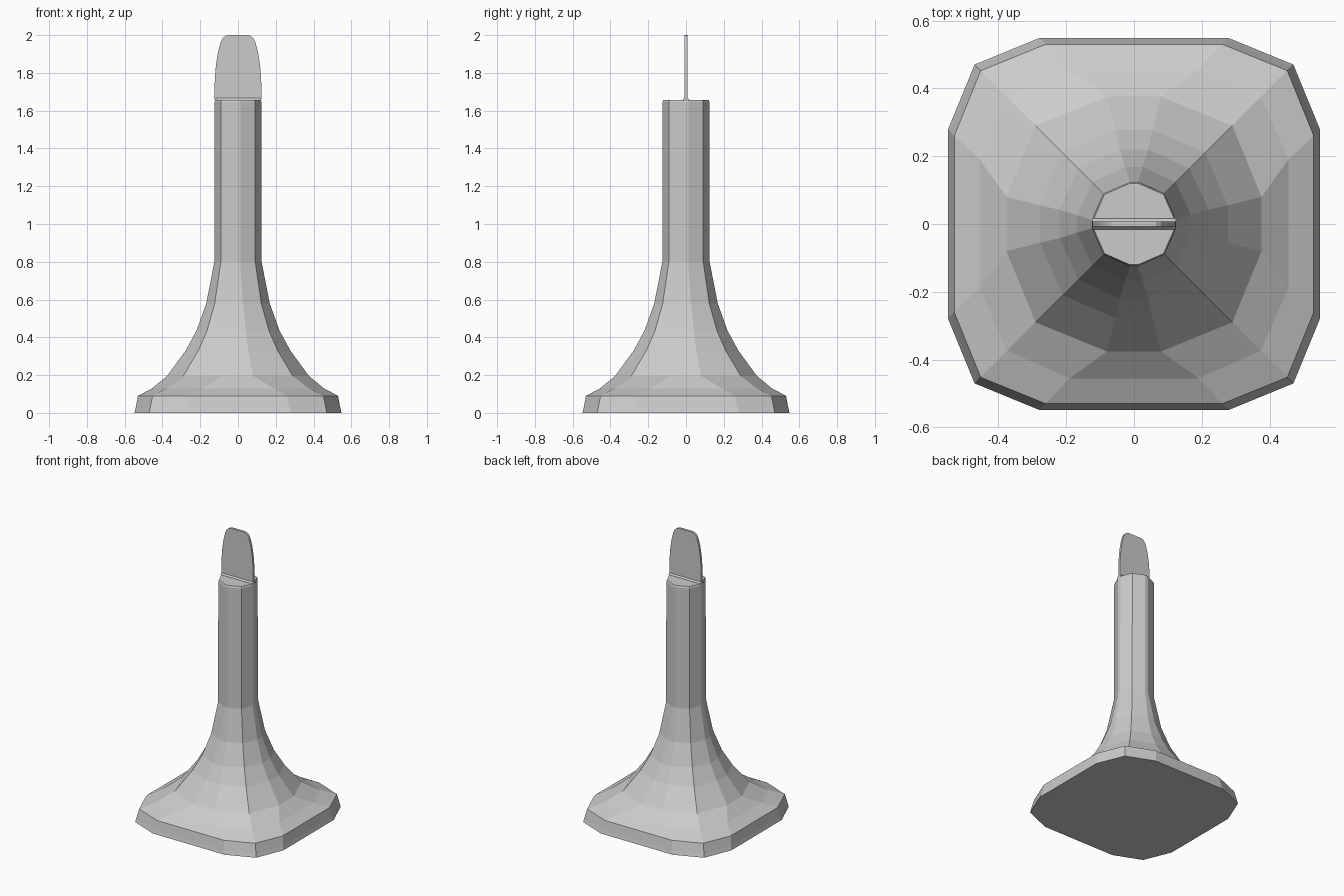
import bpy, bmesh

if "Cube" in bpy.data.objects:
    bpy.data.objects.remove(bpy.data.objects["Cube"])


def make_object(name, bm):
    bmesh.ops.recalc_face_normals(bm, faces=bm.faces)
    mesh = bpy.data.meshes.new(name)
    bm.to_mesh(mesh)
    bm.free()
    obj = bpy.data.objects.new(name, mesh)
    bpy.context.collection.objects.link(obj)
    return obj


def loft(name, rings):
    """Skin a stack of equal-length point rings and cap both ends."""
    bm = bmesh.new()
    loops = [[bm.verts.new(p) for p in ring] for ring in rings]
    n = len(loops[0])
    for a, b in zip(loops, loops[1:]):
        for i in range(n):
            j = (i + 1) % n
            bm.faces.new((a[i], a[j], b[j], b[i]))
    bm.faces.new(loops[0][::-1])
    bm.faces.new(loops[-1])
    return make_object(name, bm)


def twelve_sided(z, half, side, diag):
    """Square-symmetric ring: flat of half-length side on each face, one diagonal corner."""
    pts = []
    x, y, d = half, side, diag
    for _ in range(4):
        pts += [(x, -y), (x, y), (d, d)]
    out = []
    for i, (px, py) in enumerate(pts):
        for _ in range(i // 3):
            px, py = -py, px
        out.append((px, py, z))
    return out


# Flared base and shaft: z, half width, half flat length, diagonal corner
profile = [
    (0.0, 0.548, 0.28, 0.47),
    (0.025, 0.542, 0.272, 0.465),
    (0.09, 0.53, 0.26, 0.452),
    (0.13, 0.455, 0.19, 0.374),
    (0.195, 0.376, 0.08, 0.29),
    (0.33, 0.277, 0.055, 0.21),
    (0.435, 0.22, 0.042, 0.164),
    (0.58, 0.168, 0.026, 0.123),
    (0.80, 0.125, 0.012, 0.091),
    (1.645, 0.124, 0.012, 0.09),
    (1.657, 0.12, 0.012, 0.087),
]
loft("flared_shaft", [twelve_sided(*row) for row in profile])

# Thin upright blade with a small foot: z, half width, half thickness
blade = [
    (1.65, 0.122, 0.017), (1.66, 0.124, 0.015), (1.668, 0.124, 0.008),
    (1.76, 0.123, 0.008), (1.84, 0.117, 0.008), (1.91, 0.106, 0.008),
    (1.96, 0.093, 0.008), (1.985, 0.08, 0.008), (1.997, 0.065, 0.008),
    (2.0, 0.045, 0.008),
]
loft("top_blade", [[(w, -t, z), (w, t, z), (-w, t, z), (-w, -t, z)]
                   for z, w, t in blade])
